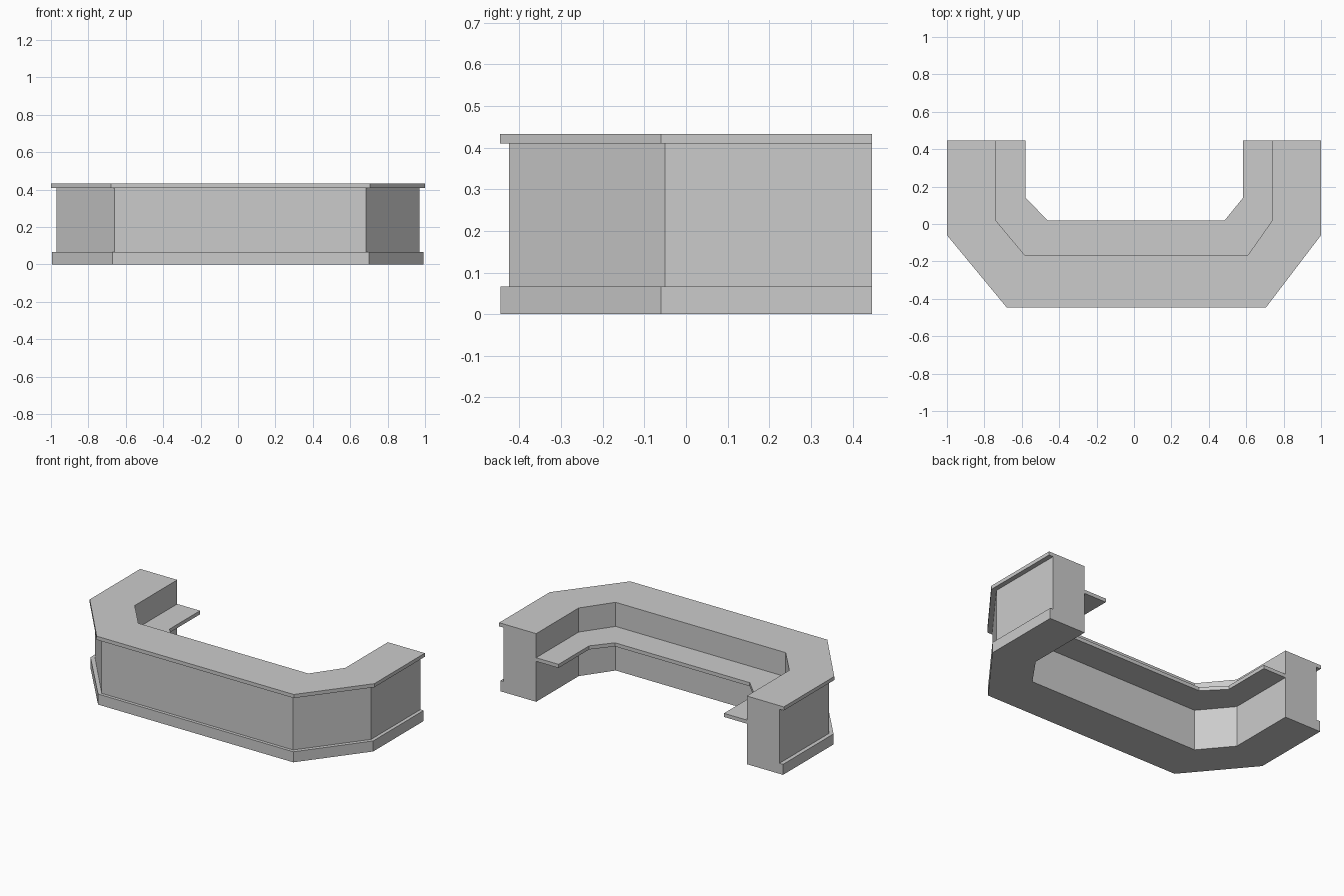
import bpy
import bmesh

cube = bpy.data.objects.get("Cube")
if cube:
    bpy.data.objects.remove(cube)

grey = bpy.data.materials.new("plain grey")
grey.use_nodes = True
COLOUR = (0.6, 0.6, 0.6, 1)
grey.diffuse_color = COLOUR
grey.node_tree.nodes["Principled BSDF"].inputs["Base Color"].default_value = COLOUR

BACK = 0.447


def wing_path(left_x, right_x, side_y, left_corner, right_corner, front_y):
    """Open U-shaped path with chamfered corners, from back left to back right."""
    return [(left_x, BACK), (left_x, side_y[0]), (left_corner, front_y),
            (right_corner, front_y), (right_x, side_y[1]), (right_x, BACK)]


def u_slab(name, outer, inner, bottom, top):
    """Solid U-shaped band between two matching paths."""
    bm = bmesh.new()
    rings = [[bm.verts.new((x, y, z)) for x, y in path]
             for path, z in ((outer, bottom), (inner, bottom), (inner, top), (outer, top))]
    for i in range(len(outer) - 1):
        for a, b in zip(rings, rings[1:] + rings[:1]):
            bm.faces.new((a[i], a[i + 1], b[i + 1], b[i]))
    for end in (0, -1):
        bm.faces.new([ring[end] for ring in rings])
    bmesh.ops.recalc_face_normals(bm, faces=bm.faces)
    mesh = bpy.data.meshes.new(name)
    bm.to_mesh(mesh)
    bm.free()
    mesh.materials.append(grey)
    obj = bpy.data.objects.new(name, mesh)
    bpy.context.collection.objects.link(obj)
    return obj


# Shared inner wall line and the stepped outer lines
inner_wall = wing_path(-0.74, 0.74, (0.02, 0.02), -0.585, 0.61, -0.165)
body_line = wing_path(-0.97, 0.97, (-0.05, -0.05), -0.66, 0.685, -0.425)
plinth_line = wing_path(-0.995, 0.992, (-0.06, -0.06), -0.672, 0.70, -0.445)
top_line = wing_path(-1.0, 1.0, (-0.06, -0.06), -0.68, 0.705, -0.447)
shelf_line = wing_path(-0.58, 0.583, (0.14, 0.14), -0.462, 0.485, 0.02)

# Counter from floor to top
u_slab("plinth", plinth_line, inner_wall, 0.0, 0.067)
u_slab("counter_body", body_line, inner_wall, 0.067, 0.41)
u_slab("counter_top", top_line, inner_wall, 0.41, 0.433)

# Work shelf on the staff side
u_slab("work_shelf", inner_wall, shelf_line, 0.257, 0.28)
